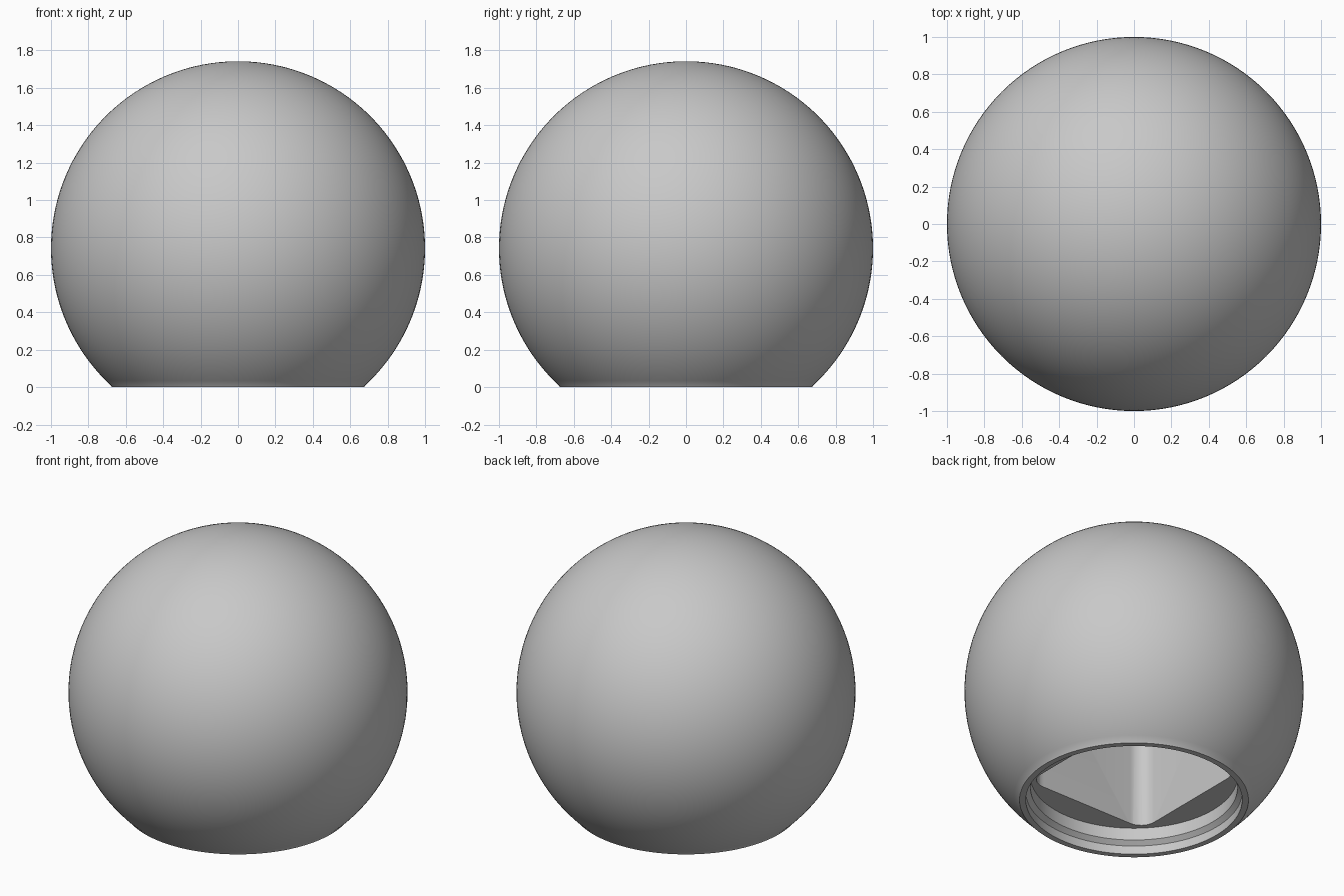
import bpy, bmesh, math
from mathutils import Vector

if "Cube" in bpy.data.objects:
    bpy.data.objects.remove(bpy.data.objects["Cube"], do_unlink=True)

CENTRE_Z = 0.742     # height of the sphere centre
SHELF_Z = 0.16       # underside of the inner body
POCKET_TOP = 1.05
POCKET_HALF = 0.437
CORNER = 0.1

grey = bpy.data.materials.new("light grey")
grey.use_nodes = True
colour = (0.58, 0.58, 0.58, 1)
grey.diffuse_color = colour
grey.node_tree.nodes["Principled BSDF"].inputs["Base Color"].default_value = colour


def make_object(name, bm):
    bmesh.ops.recalc_face_normals(bm, faces=bm.faces)
    mesh = bpy.data.meshes.new(name)
    bm.to_mesh(mesh)
    bm.free()
    mesh.materials.append(grey)
    obj = bpy.data.objects.new(name, mesh)
    bpy.context.collection.objects.link(obj)
    return obj


def revolve(name, profile, steps):
    bm = bmesh.new()
    verts = [bm.verts.new((r, 0, z)) for r, z in profile]
    edges = [bm.edges.new(pair) for pair in zip(verts, verts[1:])]
    bmesh.ops.spin(bm, geom=verts + edges, cent=(0, 0, 0), axis=(0, 0, 1),
                   angle=math.tau, steps=steps, use_merge=True)
    bmesh.ops.remove_doubles(bm, verts=bm.verts, dist=1e-5)
    return make_object(name, bm)


def rounded_box(name, half, corner, bottom, top, steps=8):
    bm = bmesh.new()
    ring = []
    for quarter in range(4):
        mid = math.pi / 4 + quarter * math.pi / 2
        offset = (half - corner) * math.sqrt(2)
        for i in range(steps + 1):
            a = quarter * math.pi / 2 + i / steps * math.pi / 2
            ring.append(bm.verts.new((offset * math.cos(mid) + corner * math.cos(a),
                                      offset * math.sin(mid) + corner * math.sin(a), bottom)))
    base = bm.faces.new(ring)
    result = bmesh.ops.extrude_face_region(bm, geom=[base])
    moved = [v for v in result["geom"] if isinstance(v, bmesh.types.BMVert)]
    bmesh.ops.translate(bm, verts=moved, vec=Vector((0, 0, top - bottom)))
    return make_object(name, bm)


# Truncated sphere with a rim, a ridged collar and a recessed shelf
cut_angle = -math.asin(CENTRE_Z - 0.008)
rows = 64
profile = []
for i in range(rows + 1):
    a = math.pi / 2 + (cut_angle - math.pi / 2) * i / rows
    profile.append((0 if i == 0 else math.cos(a), CENTRE_Z + math.sin(a)))
profile += [(0.675, 0), (0.638, 0), (0.638, 0.055), (0.61, 0.08),
            (0.61, SHELF_Z), (0, SHELF_Z)]
globe = revolve("globe", profile, 128)

# Square pocket with rounded corners, cut up into the body
cutter = rounded_box("pocket_cutter", POCKET_HALF, CORNER, SHELF_Z - 0.1, POCKET_TOP)
cutter.hide_render = True
cut = globe.modifiers.new("pocket", "BOOLEAN")
cut.operation = "DIFFERENCE"
cut.solver = "EXACT"
cut.object = cutter

bpy.ops.object.select_all(action="DESELECT")
globe.select_set(True)
bpy.context.view_layer.objects.active = globe
bpy.ops.object.modifier_apply(modifier=cut.name)
bpy.data.objects.remove(cutter, do_unlink=True)
bpy.ops.object.shade_smooth_by_angle(angle=math.radians(30))
